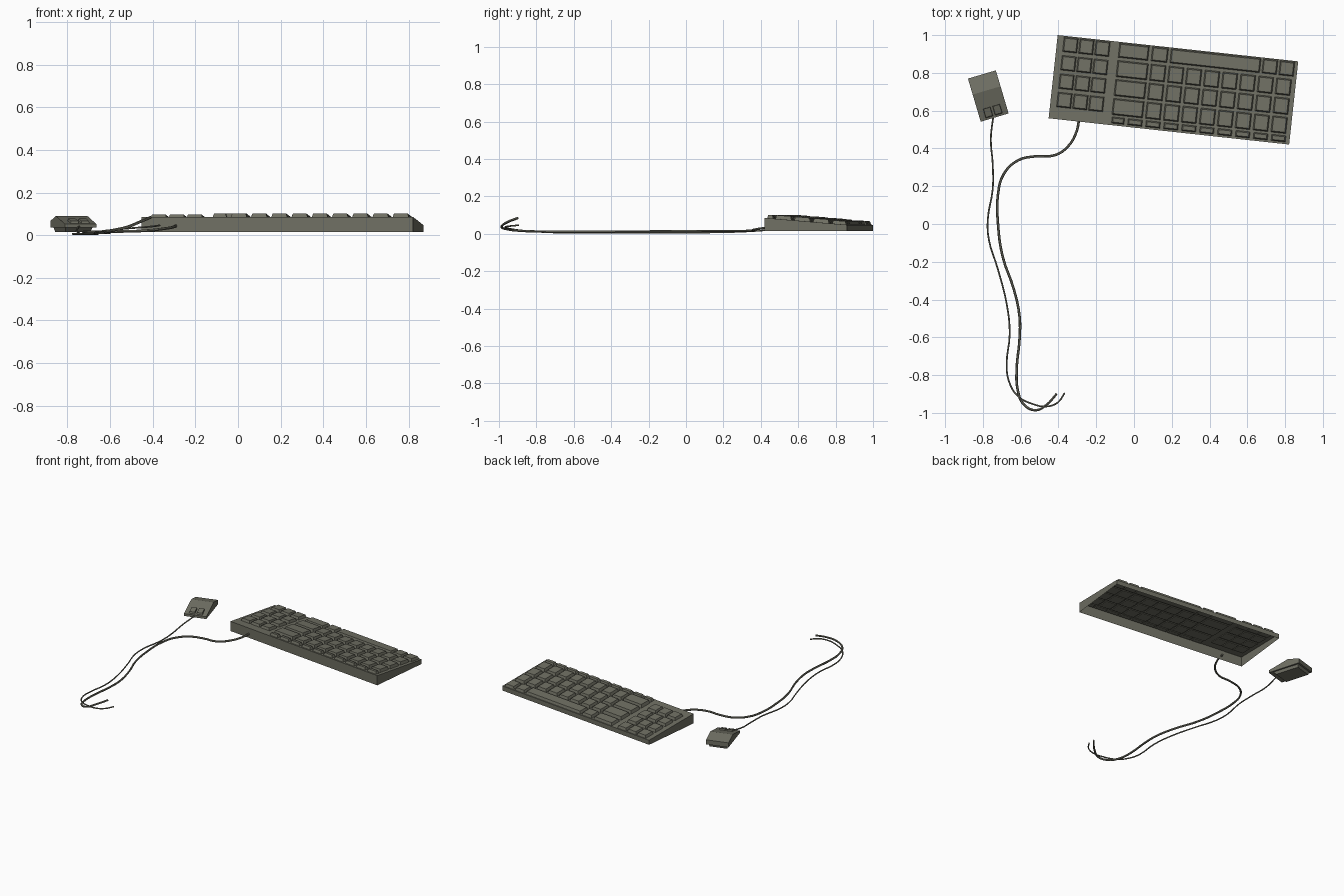
import bpy, bmesh, math
from mathutils import Vector, Matrix

if "Cube" in bpy.data.objects:
    bpy.data.objects.remove(bpy.data.objects["Cube"])

# One flat colour for everything
mat = bpy.data.materials.new("olive_grey_plastic")
mat.diffuse_color = (0.16, 0.16, 0.125, 1)
mat.use_nodes = True
mat.node_tree.nodes["Principled BSDF"].inputs["Base Color"].default_value = mat.diffuse_color


def make(name, bm):
    me = bpy.data.meshes.new(name)
    bm.normal_update()
    bm.to_mesh(me)
    bm.free()
    me.materials.append(mat)
    ob = bpy.data.objects.new(name, me)
    bpy.context.collection.objects.link(ob)
    return ob


def block(bm, low, high, bottom=True):
    """Loft between two quads (both counter-clockwise seen from above)."""
    a = [bm.verts.new(p) for p in low]
    b = [bm.verts.new(p) for p in high]
    for i in range(4):
        j = (i + 1) % 4
        bm.faces.new((a[i], a[j], b[j], b[i]))
    bm.faces.new(b)
    if bottom:
        bm.faces.new(a[::-1])


# ---- Keyboard: u runs along its width, v from the back edge to the front ----
W, D, BASE = 1.281, 0.443, 0.015
place_kb = Matrix.Translation((-0.404, 1.0, 0)) @ Matrix.Rotation(math.radians(-6.23), 4, 'Z')


def surf(v):
    return 0.048 + 0.037 * v / D


def kb_quad(u0, u1, v0, v1, dz=None):
    """Quad on the sloping deck raised by dz, or on the base plane."""
    pts = [(u0, v1), (u1, v1), (u1, v0), (u0, v0)]
    return [place_kb @ Vector((u, -v, BASE if dz is None else surf(v) + dz)) for u, v in pts]


# Case: hollow shell, open underneath
bm = bmesh.new()
block(bm, kb_quad(0, W, 0, D), kb_quad(0, W, 0, D, 0), bottom=False)
make("keyboard_case", bm)


def add_key(bm, u0, u1, v0, v1, h=0.018):
    g = 0.004
    u0, u1, v0, v1 = u0 + g, u1 - g, v0 + g, v1 - g
    s = 0.008
    block(bm, kb_quad(u0, u1, v0, v1, -0.006),
          kb_quad(u0 + s, u1 - s, v0 + s, v1 - s, h))


# Number pad keys
bm = bmesh.new()
for c in range(3):
    for r in range(4):
        u, v = 0.073 + 0.085 * c, 0.045 + 0.098 * r
        add_key(bm, u - 0.044, u + 0.044, v - 0.045, v + 0.045)
make("number_pad_keys", bm)

# Main keys: bottom row with long bar, three full rows, small function row
bm = bmesh.new()
for u0, u1 in ((0.325, 0.495), (0.5, 0.597), (0.6, 1.09), (1.09, 1.18), (1.18, 1.27)):
    add_key(bm, u0, u1, 0.0, 0.088)
for r in range(3):
    v = 0.142 + 0.101 * r
    add_key(bm, 0.325, 0.5, v - 0.049, v + 0.049, 0.022)
    for c in range(8):
        u = 0.503 + 0.0955 * c
        add_key(bm, u, u + 0.0915, v - 0.049, v + 0.049, 0.02)
make("main_keys", bm)

bm = bmesh.new()
for c in range(10):
    u = 0.318 + 0.0955 * c
    add_key(bm, max(u, 0.328), u + 0.088, 0.393, 0.438, 0.018)
make("function_keys", bm)

# ---- Mouse: local x across, s from back (0) to front (1) ----
ML, MW = 0.238, 0.154
place_m = (Matrix.Translation((-0.7715, 0.6775, 0)) @
           Matrix.Rotation(math.radians(16.5), 4, 'Z'))


def m_pt(x, s, z):
    return place_m @ Vector((x, ML / 2 - s * ML, z))


# Body: side profile with a ridge, extruded across
bm = bmesh.new()
profile = [(0, 0.035), (0, 0.068), (0.37, 0.09), (1, 0.052), (1, 0.035)]
left = [bm.verts.new(m_pt(-MW / 2, s, z)) for s, z in profile]
right = [bm.verts.new(m_pt(MW / 2, s, z)) for s, z in profile]
for i in range(5):
    j = (i + 1) % 5
    bm.faces.new((left[i], left[j], right[j], right[i]))
bm.faces.new(left[::-1])
bm.faces.new(right)
bmesh.ops.recalc_face_normals(bm, faces=bm.faces)
make("mouse_body", bm)


def m_quad(x0, x1, s0, s1, z0, z1):
    return [m_pt(x0, s1, z1), m_pt(x1, s1, z1), m_pt(x1, s0, z0), m_pt(x0, s0, z0)]


# Narrower base under the body
bm = bmesh.new()
block(bm, m_quad(-0.06, 0.06, 0.08, 0.8, 0.015, 0.015),
      m_quad(-0.066, 0.066, 0.05, 0.88, 0.036, 0.036))
make("mouse_base", bm)

# Two buttons on the front slope
bm = bmesh.new()
for x in (-0.026, 0.026):
    block(bm, m_quad(x - 0.021, x + 0.021, 0.74, 0.96, 0.06, 0.05),
          m_quad(x - 0.018, x + 0.018, 0.75, 0.94, 0.078, 0.066))
make("mouse_buttons", bm)


# ---- Cables ----
def cable(name, radius, pts):
    cu = bpy.data.curves.new(name, 'CURVE')
    cu.dimensions = '3D'
    cu.bevel_depth = radius
    cu.bevel_resolution = 1
    cu.resolution_u = 4
    cu.use_fill_caps = True
    sp = cu.splines.new('BEZIER')
    sp.bezier_points.add(len(pts) - 1)
    for bp, p in zip(sp.bezier_points, pts):
        bp.co = p
        bp.handle_left_type = bp.handle_right_type = 'AUTO'
    cu.materials.append(mat)
    ob = bpy.data.objects.new(name, cu)
    bpy.context.collection.objects.link(ob)
    bpy.context.view_layer.update()
    bpy.ops.object.select_all(action='DESELECT')
    ob.select_set(True)
    bpy.context.view_layer.objects.active = ob
    bpy.ops.object.convert(target='MESH')
    bpy.ops.object.shade_smooth_by_angle()


cable("keyboard_cable", 0.0068, [
    (-0.29, 0.56, 0.045), (-0.304, 0.49, 0.038), (-0.35, 0.41, 0.03), (-0.42, 0.364, 0.022),
    (-0.526, 0.358, 0.018), (-0.616, 0.336, 0.016), (-0.69, 0.264, 0.015), (-0.72, 0.158, 0.015),
    (-0.72, 0.0, 0.014), (-0.695, -0.174, 0.013), (-0.637, -0.343, 0.012), (-0.606, -0.49, 0.011),
    (-0.606, -0.61, 0.011), (-0.621, -0.766, 0.012), (-0.615, -0.882, 0.016),
    (-0.584, -0.955, 0.024), (-0.521, -0.986, 0.038), (-0.462, -0.956, 0.062), (-0.41, -0.9, 0.084)])
cable("mouse_cable", 0.0045, [
    (-0.745, 0.57, 0.042), (-0.758, 0.45, 0.022), (-0.748, 0.317, 0.012), (-0.748, 0.185, 0.008),
    (-0.774, 0.026, 0.006), (-0.769, -0.08, 0.006), (-0.721, -0.238, 0.005), (-0.674, -0.423, 0.005),
    (-0.658, -0.58, 0.005), (-0.674, -0.74, 0.008), (-0.663, -0.83, 0.014), (-0.616, -0.91, 0.022),
    (-0.536, -0.953, 0.03), (-0.462, -0.966, 0.036), (-0.404, -0.945, 0.041), (-0.367, -0.895, 0.046)])
